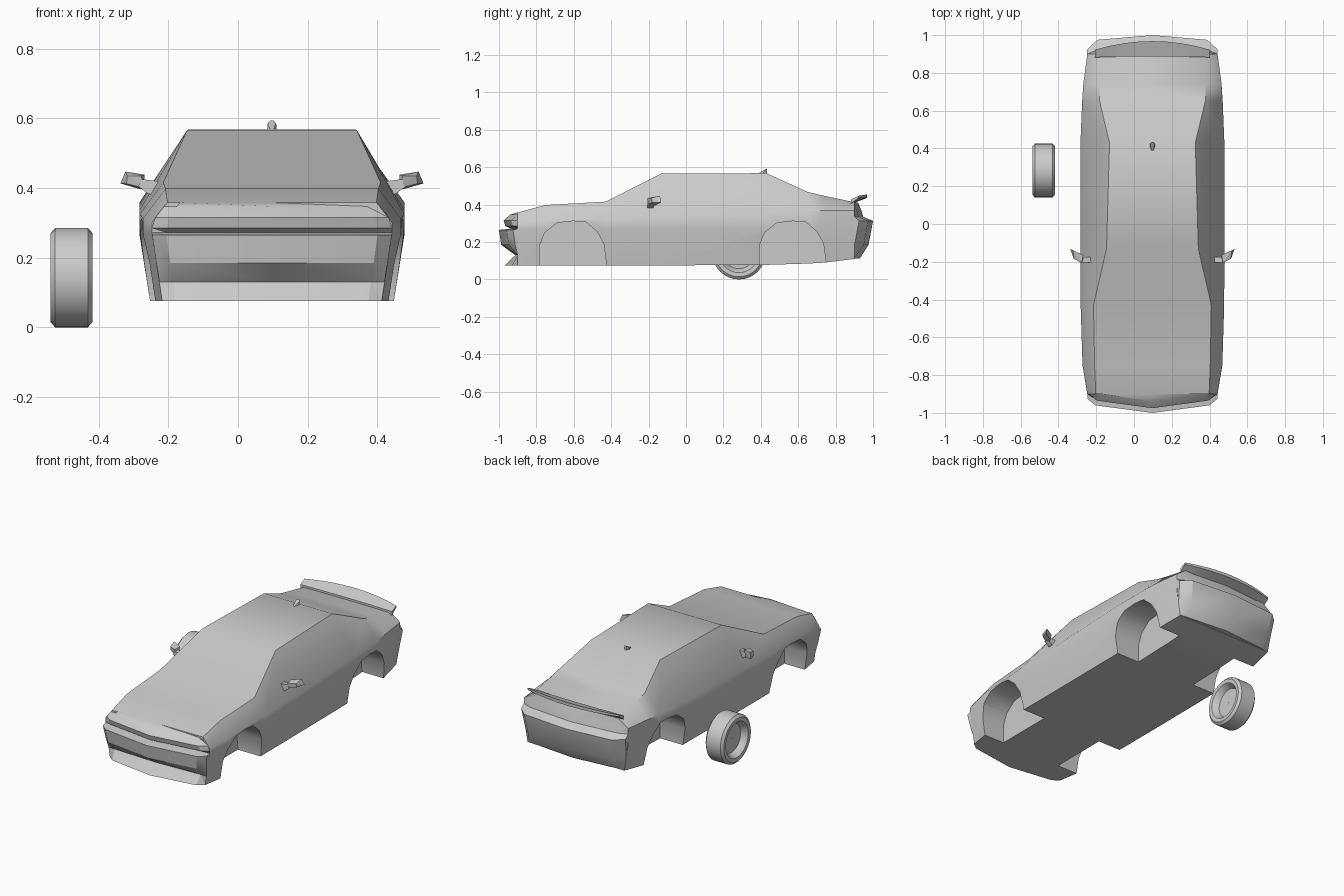
import bpy, bmesh
from math import radians, sin, cos, pi

if "Cube" in bpy.data.objects:
    bpy.data.objects.remove(bpy.data.objects["Cube"])

CX = 0.0975  # the car sits off centre because of the loose wheel


def finish(name, bm, x=CX):
    bmesh.ops.remove_doubles(bm, verts=bm.verts[:], dist=1e-5)
    bmesh.ops.recalc_face_normals(bm, faces=bm.faces[:])
    me = bpy.data.meshes.new(name)
    bm.to_mesh(me)
    bm.free()
    ob = bpy.data.objects.new(name, me)
    ob.location.x = x
    bpy.context.collection.objects.link(ob)
    return ob


def activate(ob):
    bpy.ops.object.select_all(action='DESELECT')
    ob.select_set(True)
    bpy.context.view_layer.objects.active = ob


def smooth(ob, angle):
    activate(ob)
    bpy.ops.object.shade_smooth_by_angle(angle=radians(angle))


def loft(name, rings, closed=False):
    bm = bmesh.new()
    vs = [[bm.verts.new(p) for p in r] for r in rings]
    n = len(vs[0])
    for i in range(len(vs) if closed else len(vs) - 1):
        a, b = vs[i], vs[(i + 1) % len(vs)]
        for j in range(n):
            k = (j + 1) % n
            bm.faces.new((a[j], a[k], b[k], b[j]))
    if not closed:
        bm.faces.new(vs[0])
        bm.faces.new(vs[-1])
    return finish(name, bm)


def hull(name, pts):
    bm = bmesh.new()
    for p in pts:
        bm.verts.new(p)
    bmesh.ops.convex_hull(bm, input=bm.verts[:])
    return finish(name, bm)


def mirrored(ob):
    ob.modifiers.new("mirror", 'MIRROR').use_axis = (True, False, False)
    return ob


# Body shell: y, bottom half width, bottom z, belt half width, belt z, top half width, top z
stations = [
    (-.90, .315, .075, .345, .300, .300, .358),
    (-.75, .340, .075, .370, .312, .306, .398),
    (-.43, .350, .075, .380, .325, .312, .416),
    (-.13, .350, .075, .381, .335, .243, .567),
    (.43, .350, .078, .381, .358, .227, .568),
    (.65, .345, .085, .372, .366, .280, .468),
    (.74, .342, .090, .366, .368, .281, .447),
    (.90, .320, .110, .345, .368, .284, .413),
]
rings = []
for y, b, z0, w, zb, t, zt in stations:
    half = [(b, z0), (w, .27), (w, zb), (t, zt)]
    rings.append([(x, y, z) for x, z in half] + [(-x, y, z) for x, z in reversed(half)])
body = loft("body_shell", rings)

# Wheel wells cut out of the shell
arch = [(-.178, -.05), (-.178, .18), (-.15, .25), (-.085, .302), (0, .312),
        (.07, .307), (.13, .255), (.165, .19), (.178, .09), (.178, -.05)]
for cy in (-.605, .57):
    for s in (1, -1):
        cutter = loft("well_cutter", [[(s * x, cy + y, z) for y, z in arch] for x in (.2, .6)])
        cutter.hide_render = True
        mod = body.modifiers.new("well", 'BOOLEAN')
        mod.operation = 'DIFFERENCE'
        mod.solver = 'EXACT'
        mod.object = cutter
        activate(body)
        bpy.ops.object.modifier_apply(modifier=mod.name)
        bpy.data.objects.remove(cutter)
smooth(body, 42)


# Nose and tail: stacked outlines (z, centre y, half width), bowed in plan
def end_cap(name, s, levels, corner, bow, side):
    rings = []
    for z, yc, w in levels:
        half = [(w, .90), (w, max(.90, yc - side)), (corner * w, max(.90, yc - bow))]
        pts = half + [(0, yc)] + [(-x, y) for x, y in reversed(half)]
        rings.append([(x, s * y, z) for x, y in pts])
    return loft(name, rings)


nose = end_cap("front_bumper", -1, [
    (.075, .970, .315), (.130, .912, .323), (.185, .988, .332), (.265, 1.0, .344),
    (.272, .935, .344), (.285, .966, .344), (.315, .975, .335), (.347, .940, .310),
    (.358, .900, .300)], .88, .04, .075)
tail = end_cap("rear_bumper", 1, [
    (.113, .930, .320), (.185, .976, .333), (.313, 1.0, .345), (.335, .948, .345),
    (.368, .938, .343), (.411, .920, .284), (.413, .900, .284)], .84, .025, .075)
smooth(nose, 30)
smooth(tail, 30)

# Rear spoiler: thin blade with a bowed trailing edge
rings = []
for i in range(-4, 5):
    u = i / 4
    yf, yb = .888 - .006 * u * u, .968 - .045 * u ** 2
    rings.append([(.303 * u, y, z) for y, z in
                  ((yf, .405), (yb, .436), (yb, .455 - .008 * u * u), (yf, .428))])
smooth(loft("spoiler", rings), 30)

# Door mirrors: wedge head on a short stalk
mirrored(hull("mirror_head", [
    (.368, -.205, .400), (.375, -.205, .435), (.415, -.185, .435), (.418, -.180, .412),
    (.366, -.165, .438), (.376, -.165, .396), (.421, -.140, .447), (.435, -.132, .413)]))
mirrored(hull("mirror_stalk", [
    (x, y, z) for y in (-.205, -.175)
    for x, z in ((.295, .415), (.315, .375), (.355, .383), (.385, .405), (.372, .425))]))

# Roof aerial fin
hull("roof_aerial", [(s * x, y, z) for s in (1, -1) for x, y, z in
     ((.004, .385, .566), (.014, .41, .566), (.006, .432, .566),
      (.012, .425, .586), (.005, .432, .593))])

# Loose wheel: lathed tyre and dished rim, (radius, offset)
side = [(.002, .022), (.085, .022), (.098, .048), (.106, .058), (.128, .060), (.1425, .047)]
prof = [(r, -x) for r, x in side] + side[::-1]
N = 32
wheel = loft("wheel", [[(x, r * cos(2 * pi * k / N), r * sin(2 * pi * k / N))
                        for r, x in prof] for k in range(N)], closed=True)
wheel.location = (-.478, .283, .1425)
smooth(wheel, 30)
